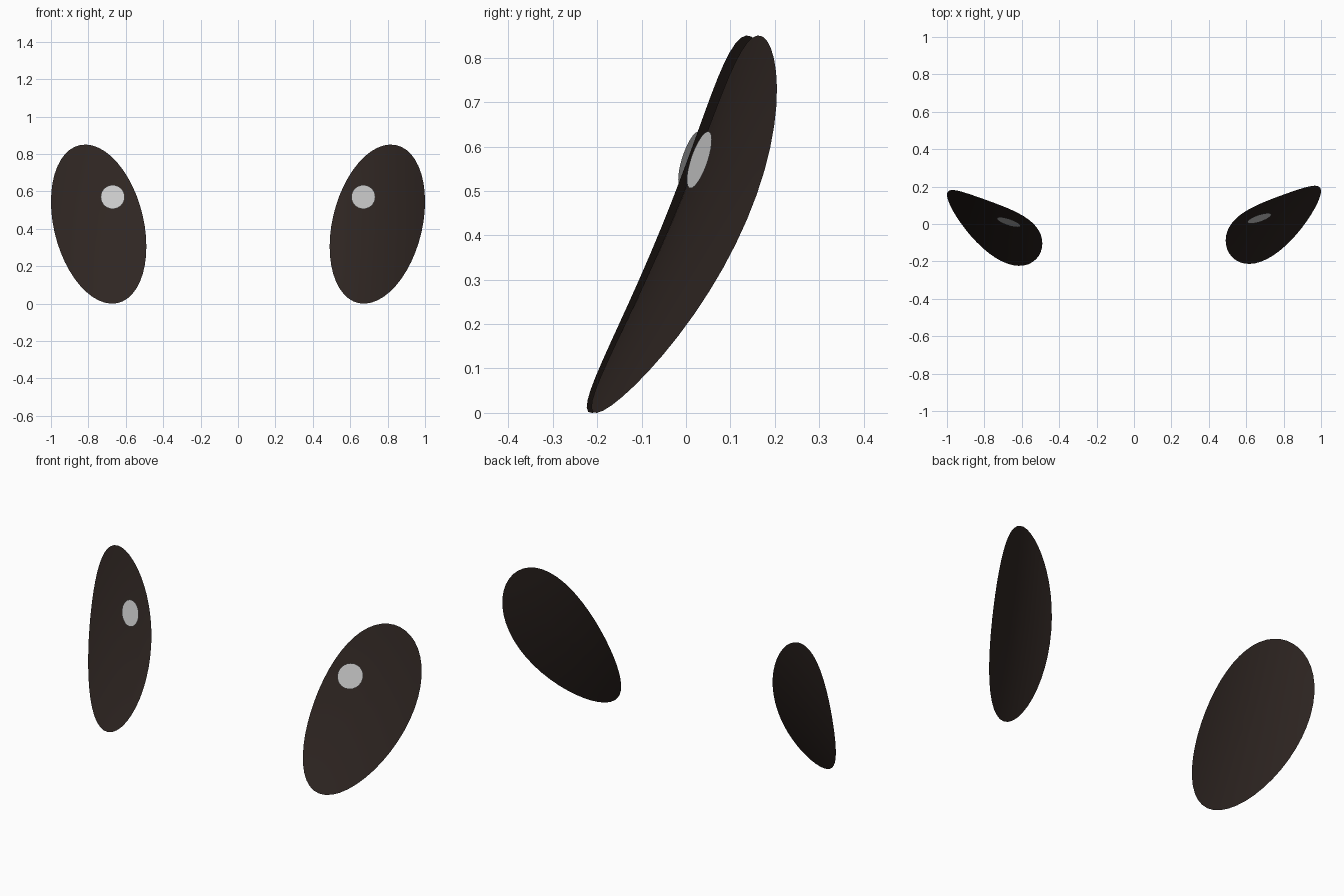
import bpy, bmesh
from math import sin, cos, tau

if "Cube" in bpy.data.objects:
    bpy.data.objects.remove(bpy.data.objects["Cube"])


def material(name, rgb):
    m = bpy.data.materials.new(name)
    m.diffuse_color = (*rgb, 1)
    m.use_nodes = True
    m.node_tree.nodes["Principled BSDF"].inputs["Base Color"].default_value = m.diffuse_color
    return m


dark = material("dark_brown", (0.028, 0.019, 0.016))
white = material("white", (0.85, 0.85, 0.85))
CX, CZ = 0.745, 0.425          # eye centre
HX, HZ = -0.075, 0.145         # highlight centre relative to the eye


# Curved face surface the eye lies on
def eye_depth(x, z):
    return (0.013 + 0.343 * x + 0.373 * z
            + 0.60 * x * x - 0.17 * z * z - 0.175 * x * z)


# Tilted plane just in front of it for the highlight
def shine_depth(x, z):
    return 0.030 + 0.31 * (x - HX) + 0.31 * (z - HZ)


def eye_outline(r, t):
    return r * 0.255 * cos(t), r * (0.12 * cos(t) + 0.408 * sin(t))


def shine_outline(r, t):
    return HX + r * 0.064 * cos(t), HZ + r * 0.064 * sin(t)


# Thin disc of concentric rings laid on a depth function
def patch(name, side, outline, depth, rings, segs, mat):
    bm = bmesh.new()

    def vert(r, t):
        x, z = outline(r, t)
        y = depth(x, z)
        if side < 0:           # left side sits slightly further forward
            y -= 0.010 + 0.018 * (z + CZ)
        return bm.verts.new((side * (CX + x), y, CZ + z))

    centre = vert(0, 0)
    loops = [[vert(i / rings, tau * k / segs) for k in range(segs)]
             for i in range(1, rings + 1)]
    for k in range(segs):
        n = (k + 1) % segs
        faces = [[centre, loops[0][k], loops[0][n]]]
        faces += [[a[k], b[k], b[n], a[n]] for a, b in zip(loops, loops[1:])]
        for f in faces:
            bm.faces.new(f if side > 0 else f[::-1]).smooth = True
    me = bpy.data.meshes.new(name)
    bm.to_mesh(me)
    bm.free()
    me.materials.append(mat)
    bpy.context.collection.objects.link(bpy.data.objects.new(name, me))


# Both eyes with their highlights
for label, side in (("right", 1), ("left", -1)):
    patch(f"eye_{label}", side, eye_outline, eye_depth, 8, 48, dark)
    patch(f"eye_highlight_{label}", side, shine_outline, shine_depth, 2, 32, white)
